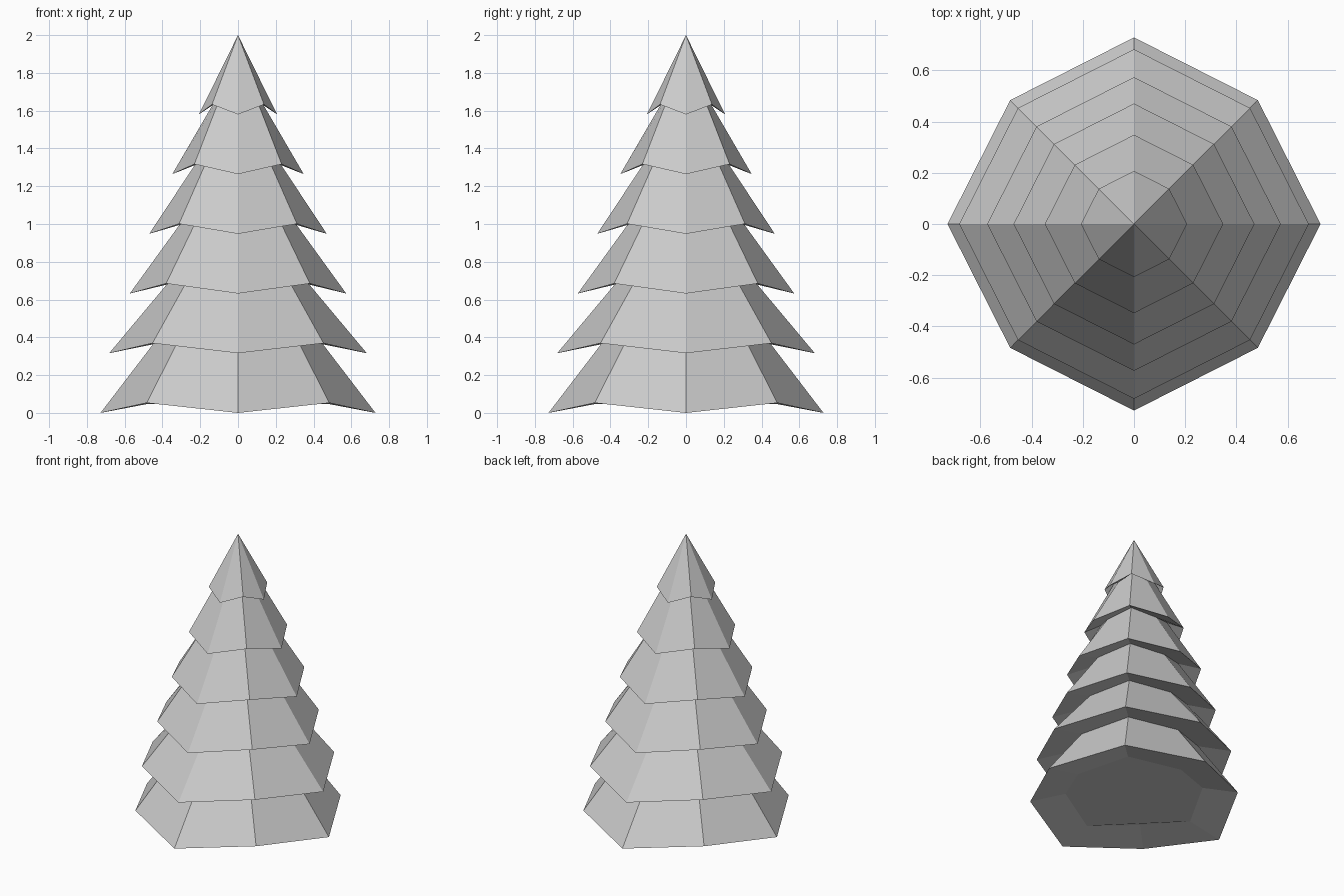
import bpy, bmesh
from math import cos, sin, pi

if "Cube" in bpy.data.objects:
    bpy.data.objects.remove(bpy.data.objects["Cube"])

SIDES = 8
RADII = [0.728, 0.682, 0.573, 0.470, 0.348, 0.207]   # skirt radius, bottom to top
STEP = 0.316                                          # height between tiers

bm = bmesh.new()


def ring(radius, z):
    """Eight points; the diagonal ones sit slightly higher and further in."""
    pts = []
    for i in range(SIDES):
        a = 2 * pi * i / SIDES
        odd = i % 2
        r = radius * (0.939 if odd else 1.0)
        pts.append(bm.verts.new((r * cos(a), r * sin(a), z + 0.053 * odd)))
    return pts


def bridge(low, high):
    for i in range(SIDES):
        j = (i + 1) % SIDES
        bm.faces.new((low[i], low[j], high[j], high[i]))


# Each tier: an inner neck under the skirt, then the drooping rim
previous = None
for k, radius in enumerate(RADII):
    z = k * STEP
    neck = ring(radius * 0.66, z + 0.047)
    rim = ring(radius, z)
    if previous:
        bridge(previous, neck)
    else:
        bm.faces.new(neck[::-1])      # closed underside
    bridge(neck, rim)
    previous = rim

# Pointed tip
tip = bm.verts.new((0, 0, 2.0))
for i in range(SIDES):
    bm.faces.new((previous[i], previous[(i + 1) % SIDES], tip))

bmesh.ops.recalc_face_normals(bm, faces=bm.faces[:])
mesh = bpy.data.meshes.new("tree_foliage")
bm.to_mesh(mesh)
bm.free()
tree = bpy.data.objects.new("tree_foliage", mesh)
bpy.context.collection.objects.link(tree)
